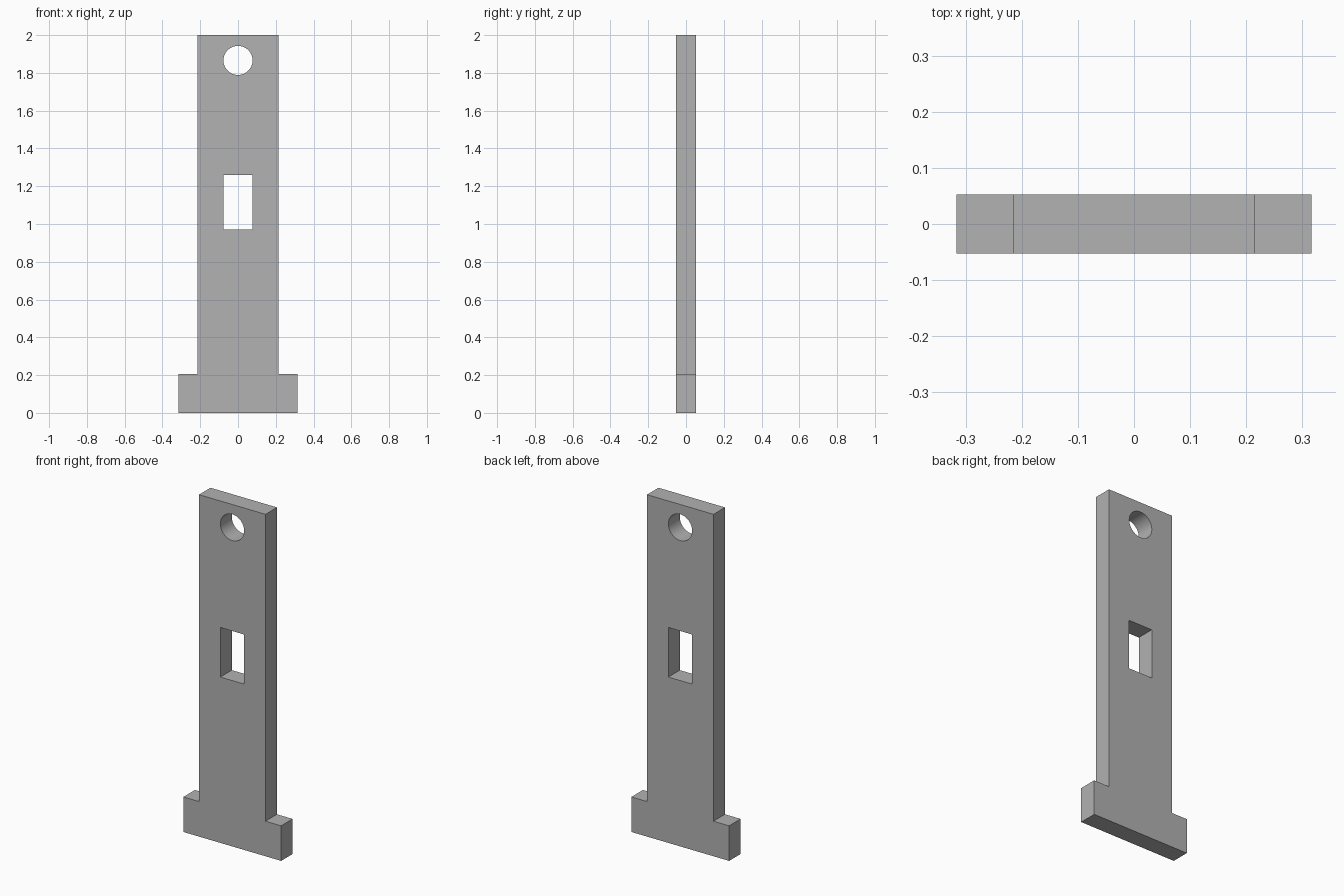
import bpy
import bmesh
from math import cos, sin, tau, radians

cube = bpy.data.objects.get("Cube")
if cube:
    bpy.data.objects.remove(cube, do_unlink=True)

HALF_THICK = 0.053
FOOT_X, FOOT_TOP = 0.316, 0.205
BAR_X, HEIGHT = 0.215, 2.0
SLOT_X, SLOT_LOW, SLOT_HIGH = 0.077, 0.97, 1.26
HOLE_Z, HOLE_R, HOLE_SIDES = 1.866, 0.077, 64

# Plain grey material
grey = bpy.data.materials.new("plain_grey")
grey.use_nodes = True
colour = (0.445, 0.445, 0.445, 1)
grey.diffuse_color = colour
grey.node_tree.nodes["Principled BSDF"].inputs["Base Color"].default_value = colour


def add_loop(bm, points):
    """Closed outline on the front plane; returns its edges."""
    verts = [bm.verts.new((x, -HALF_THICK, z)) for x, z in points]
    return [bm.edges.new((v, verts[i - 1])) for i, v in enumerate(verts)]


# Outline of bar and foot, mirrored from the right half
half = [(FOOT_X, 0), (FOOT_X, FOOT_TOP), (BAR_X, FOOT_TOP), (BAR_X, HEIGHT)]
outline = half + [(-x, z) for x, z in reversed(half)]

# Rectangular slot and round hanging hole
slot = [(-SLOT_X, SLOT_LOW), (SLOT_X, SLOT_LOW),
        (SLOT_X, SLOT_HIGH), (-SLOT_X, SLOT_HIGH)]
hole = [(HOLE_R * cos(tau * i / HOLE_SIDES), HOLE_Z + HOLE_R * sin(tau * i / HOLE_SIDES))
        for i in range(HOLE_SIDES)]

# Fill the front face around the openings, then extrude to full thickness
bm = bmesh.new()
edges = [e for loop in (outline, slot, hole) for e in add_loop(bm, loop)]
bmesh.ops.triangle_fill(bm, edges=edges, use_beauty=True, normal=(0, -1, 0))
front = list(bm.faces)
back = bmesh.ops.extrude_face_region(bm, geom=front, use_keep_orig=True)["geom"]
bmesh.ops.translate(bm, verts=[g for g in back if isinstance(g, bmesh.types.BMVert)],
                    vec=(0, 2 * HALF_THICK, 0))
bmesh.ops.recalc_face_normals(bm, faces=bm.faces)

mesh = bpy.data.meshes.new("slotted_bar")
bm.to_mesh(mesh)
bm.free()
mesh.materials.append(grey)
bar = bpy.data.objects.new("slotted_bar", mesh)
bpy.context.collection.objects.link(bar)

# Smooth hole wall, sharp corners
bpy.ops.object.select_all(action="DESELECT")
bar.select_set(True)
bpy.context.view_layer.objects.active = bar
bpy.ops.object.shade_smooth_by_angle(angle=radians(30))
